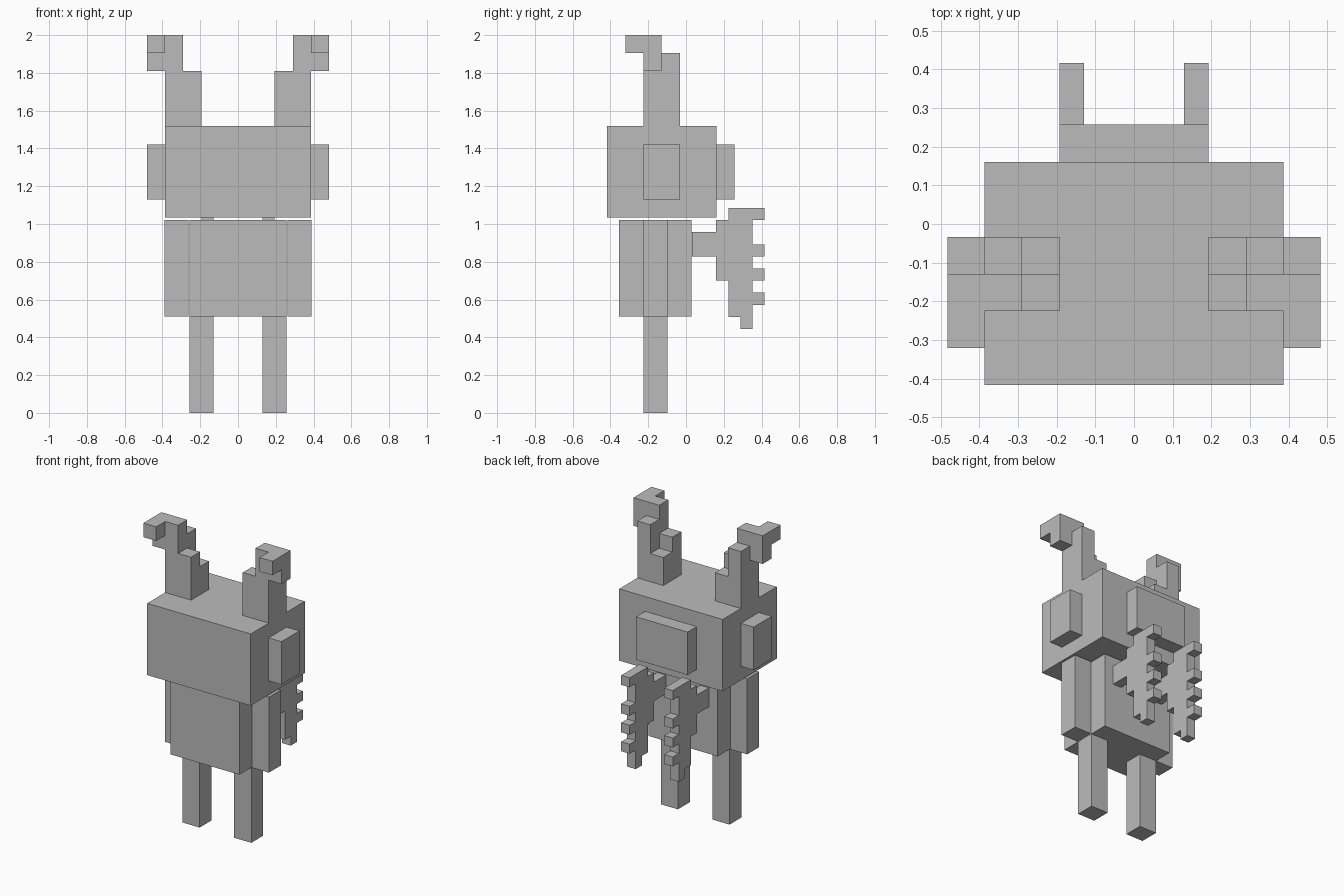
import bpy, bmesh

if "Cube" in bpy.data.objects:
    bpy.data.objects.remove(bpy.data.objects["Cube"])

grey = bpy.data.materials.new("plain grey")
grey.diffuse_color = (0.5, 0.5, 0.5, 1)
grey.use_nodes = True
grey.node_tree.nodes["Principled BSDF"].inputs["Base Color"].default_value = grey.diffuse_color


def finish(name, bm):
    bmesh.ops.recalc_face_normals(bm, faces=bm.faces)
    mesh = bpy.data.meshes.new(name)
    bm.to_mesh(mesh)
    bm.free()
    mesh.materials.append(grey)
    obj = bpy.data.objects.new(name, mesh)
    bpy.context.collection.objects.link(obj)
    return obj


def box(name, x, y, z):
    """Box spanning the given (low, high) ranges."""
    bm = bmesh.new()
    bmesh.ops.create_cube(bm, size=1)
    for v in bm.verts:
        v.co = [r[0] if c < 0 else r[1] for c, r in zip(v.co, (x, y, z))]
    return finish(name, bm)


def pair(name, x, y, z):
    """The same box on both sides of the model."""
    box(name + "_right", x, y, z)
    box(name + "_left", (-x[1], -x[0]), y, z)


# Head with ear blocks and a raised block at the back
box("head", (-0.387, 0.387), (-0.417, 0.161), (1.035, 1.52))
pair("ear", (0.387, 0.483), (-0.225, -0.033), (1.13, 1.42))
box("head_back_block", (-0.193, 0.193), (0.161, 0.258), (1.13, 1.42))

# Body, arms and legs
box("body", (-0.258, 0.258), (-0.354, 0.03), (0.51, 1.02))
pair("arm", (0.263, 0.389), (-0.225, -0.098), (0.51, 1.02))
pair("leg", (0.129, 0.257), (-0.225, -0.098), (0, 0.51))

# Horns: four stepped columns, then a hook turning out and forward
inner, outer, tip = (0.193, 0.29), (0.29, 0.387), (0.387, 0.483)
front, back = (-0.225, -0.129), (-0.129, -0.033)
pair("horn_inner_front", inner, front, (1.52, 1.81))
pair("horn_inner_back", inner, back, (1.52, 1.71))
pair("horn_outer_front", outer, front, (1.52, 2.0))
pair("horn_outer_back", outer, back, (1.52, 1.905))
pair("horn_hook", tip, front, (1.81, 2.0))
pair("horn_tip", tip, (-0.321, -0.225), (1.905, 2.0))

# Wings: a stepped, toothed profile on a small grid, extruded sideways
U = 0.0643
PROFILE = [(0, 6), (2, 6), (2, 4), (3, 4), (3, 1), (4, 1), (4, 0), (5, 0),
           (5, 2), (6, 2), (6, 3), (5, 3), (5, 4), (6, 4), (6, 5), (5, 5),
           (5, 6), (6, 6), (6, 7), (5, 7), (5, 9), (6, 9), (6, 10), (3, 10),
           (3, 9), (2, 9), (2, 8), (0, 8)]
for side, x in (("right", 0.129), ("left", -0.193)):
    bm = bmesh.new()
    face = bm.faces.new([bm.verts.new((x, 0.031 + a * U, 0.444 + b * 0.0641))
                         for a, b in PROFILE])
    ext = bmesh.ops.extrude_face_region(bm, geom=[face])
    moved = [g for g in ext["geom"] if isinstance(g, bmesh.types.BMVert)]
    bmesh.ops.translate(bm, verts=moved, vec=(0.064, 0, 0))
    finish("wing_" + side, bm)
